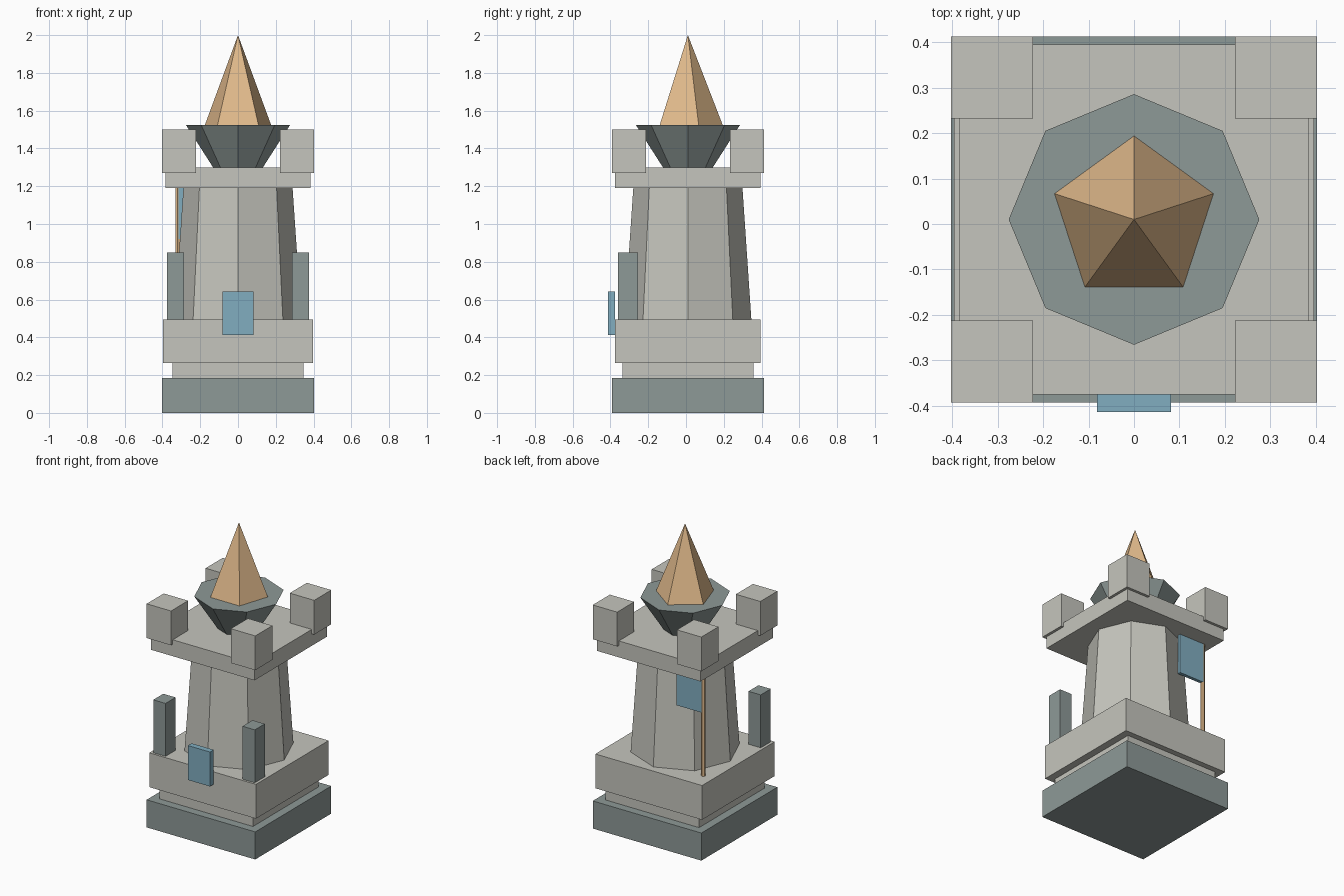
import bpy
import bmesh
import math

if "Cube" in bpy.data.objects:
    bpy.data.objects.remove(bpy.data.objects["Cube"], do_unlink=True)

CY = 0.01  # depth of the tower's axis


def material(name, r, g, b):
    mat = bpy.data.materials.new(name)
    mat.use_nodes = True
    mat.diffuse_color = (r, g, b, 1)
    mat.node_tree.nodes["Principled BSDF"].inputs["Base Color"].default_value = (r, g, b, 1)
    return mat


stone = material("pale stone", 0.56, 0.56, 0.51)
slate = material("grey slate", 0.27, 0.32, 0.31)
wood = material("tan wood", 0.75, 0.49, 0.26)
cloth = material("blue cloth", 0.22, 0.42, 0.53)


def finish(bm, name, mat):
    bmesh.ops.recalc_face_normals(bm, faces=bm.faces)
    mesh = bpy.data.meshes.new(name)
    bm.to_mesh(mesh)
    bm.free()
    mesh.materials.append(mat)
    obj = bpy.data.objects.new(name, mesh)
    bpy.context.collection.objects.link(obj)
    return obj


def box(name, mat, x, y, z):
    """Box from (min, max) ranges on each axis."""
    bm = bmesh.new()
    bmesh.ops.create_cube(bm, size=1)
    for v in bm.verts:
        v.co = [(lo + hi) / 2 + c * (hi - lo) for c, (lo, hi) in zip(v.co, (x, y, z))]
    return finish(bm, name, mat)


def square(name, mat, half, z):
    return box(name, mat, (-half[0], half[0]), (CY - half[1], CY + half[1]), z)


def prism(name, mat, sides, z, r_low, r_high, center=(0, CY)):
    """Tapered prism with a corner towards the back; r_high 0 gives a point."""
    bm = bmesh.new()

    def ring(r, h):
        angles = [math.pi / 2 + math.tau * i / sides for i in range(sides)]
        return [bm.verts.new((center[0] + r * math.cos(a), center[1] + r * math.sin(a), h))
                for a in angles]

    low = ring(r_low, z[0])
    bm.faces.new(low)
    if r_high:
        high = ring(r_high, z[1])
        bm.faces.new(high)
    else:
        tip = bm.verts.new((*center, z[1]))
    for i in range(sides):
        j = (i + 1) % sides
        bm.faces.new((low[i], low[j], high[j], high[i]) if r_high else (low[i], low[j], tip))
    return finish(bm, name, mat)


# Stepped foundation
square("base", slate, (0.403, 0.403), (0, 0.185))
square("plinth", stone, (0.347, 0.347), (0.185, 0.265))
square("lower_block", stone, (0.396, 0.385), (0.265, 0.495))

# Tower and battlement
prism("tower", stone, 8, (0.495, 1.19), 0.336, 0.289)
square("platform", stone, (0.385, 0.385), (1.19, 1.30))
for sx, side in ((-1, "right"), (1, "left")):
    for sy, end in ((-1, "front"), (1, "back")):
        xs = sorted((sx * 0.222, sx * 0.403))
        ys = sorted((CY + sy * 0.222, CY + sy * 0.403))
        box(f"merlon_{end}_{side}", stone, xs, ys, (1.27, 1.50))
    # Front pillars
    box(f"pillar_{side}", slate, sorted((sx * 0.286, sx * 0.377)), (-0.36, -0.254), (0.495, 0.85))

# Crown
prism("roof_bowl", slate, 8, (1.30, 1.525), 0.132, 0.276)
prism("spire", wood, 5, (1.525, 2.0), 0.184, 0)

# Front plaque, flagpole and banner
box("front_plaque", cloth, (-0.082, 0.082), (-0.414, -0.375), (0.412, 0.643))
prism("flagpole", wood, 6, (0.495, 1.19), 0.014, 0.014, (-0.32, 0.273))
box("banner", cloth, (-0.32, -0.13), (0.262, 0.284), (0.92, 1.19))
